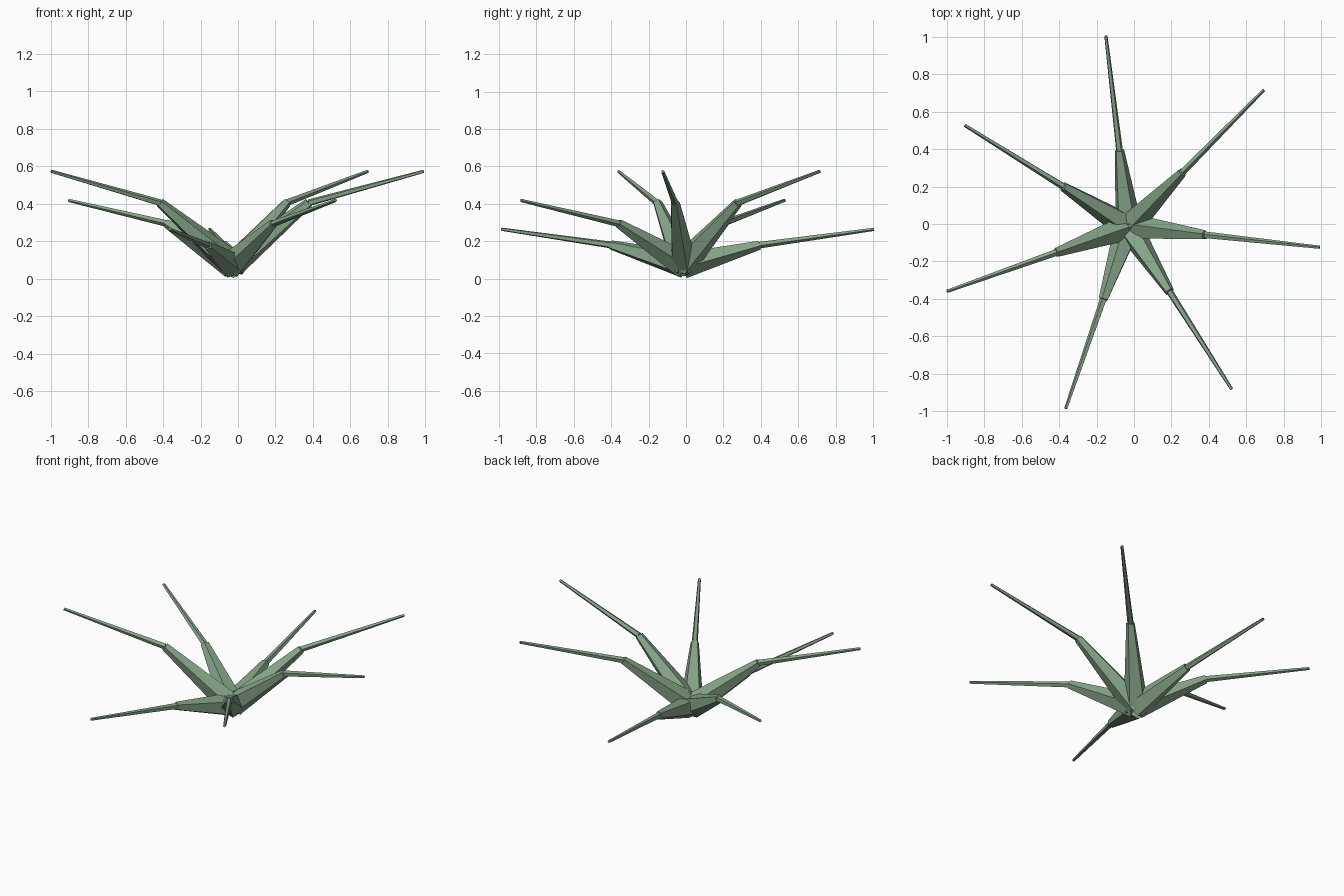
import bpy, math
from mathutils import Vector

if "Cube" in bpy.data.objects:
    bpy.data.objects.remove(bpy.data.objects["Cube"])

green = bpy.data.materials.new("leaf_green")
green.diffuse_color = (0.24, 0.38, 0.25, 1)
green.use_nodes = True
green.node_tree.nodes["Principled BSDF"].inputs["Base Color"].default_value = green.diffuse_color

CX, CY = -0.03, -0.015
UP = Vector((0, 0, 1))


def segment(name, a, b, r1, r2):
    # five-sided tapered stalk between two points
    d = b - a
    bpy.ops.mesh.primitive_cone_add(vertices=5, radius1=r1, radius2=r2,
                                    depth=d.length, location=(a + b) / 2)
    ob = bpy.context.object
    ob.name = name
    ob.rotation_euler = UP.rotation_difference(d).to_euler()
    ob.data.materials.append(green)


# seven leaves around the crown, cycling through three heights
heights = [(0.405, 0.573), (0.18, 0.264), (0.295, 0.418)]
for i in range(7):
    ang = math.radians(45.3) + i * math.tau / 7
    mid_z, tip_z = heights[i % 3]

    def at(r, z):
        return Vector((CX + r * math.cos(ang), CY + r * math.sin(ang), z))

    base, mid, tip = at(0, 0.075), at(0.41, mid_z), at(1.027, tip_z)
    segment(f"leaf_base_{i + 1}", base, mid, 0.075, 0.026)
    segment(f"leaf_tip_{i + 1}", mid, tip, 0.019, 0.009)
